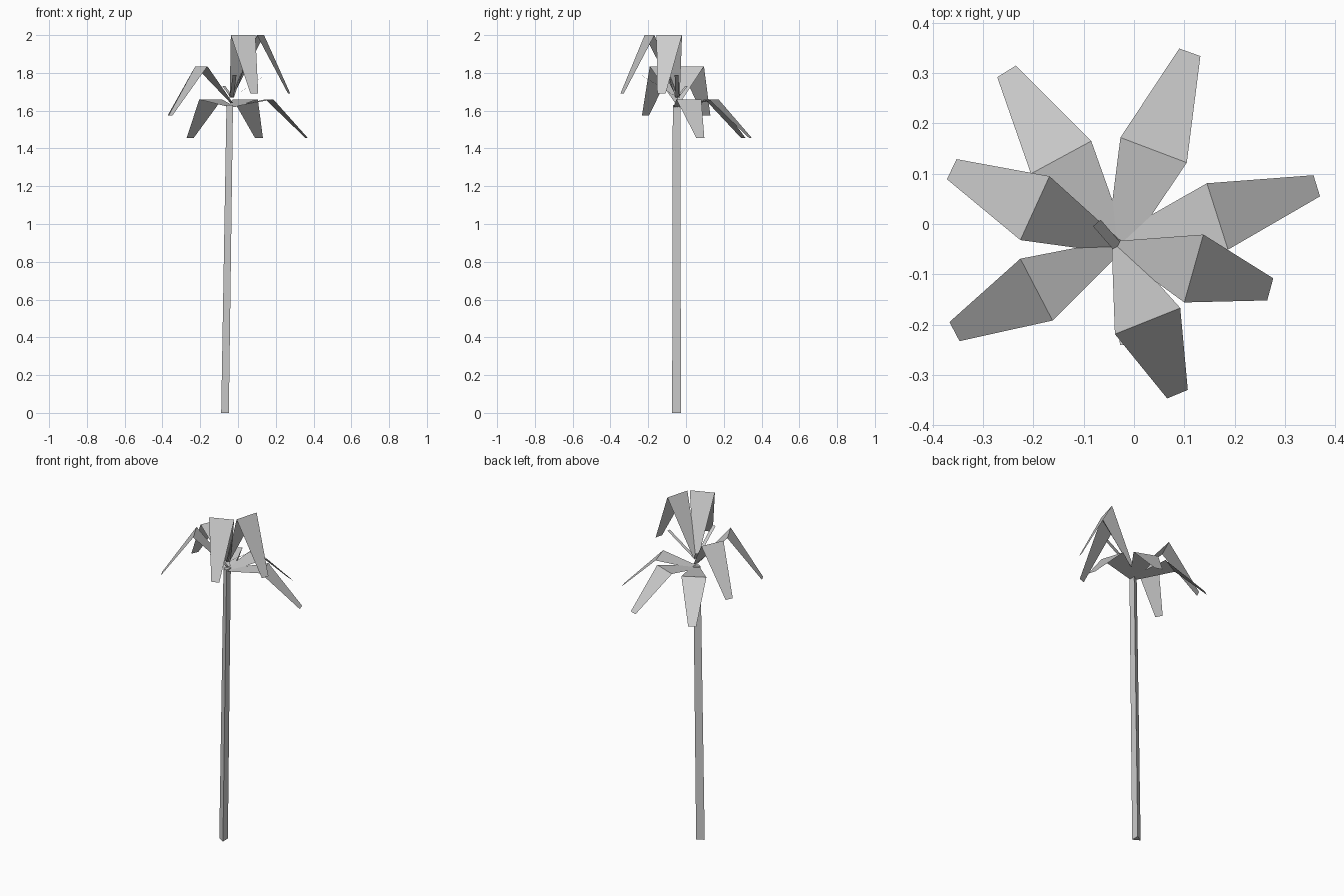
import bpy
from mathutils import Vector

if "Cube" in bpy.data.objects:
    bpy.data.objects.remove(bpy.data.objects["Cube"])

grey = bpy.data.materials.new("light_grey")
grey.diffuse_color = (0.6, 0.6, 0.6, 1)
grey.use_nodes = True
grey.node_tree.nodes["Principled BSDF"].inputs["Base Color"].default_value = grey.diffuse_color

HUB = Vector((-0.033, -0.045))  # where all fronds meet


def add_mesh(name, verts, faces):
    mesh = bpy.data.meshes.new(name)
    mesh.from_pydata(verts, [], faces)
    mesh.materials.append(grey)
    obj = bpy.data.objects.new(name, mesh)
    bpy.context.collection.objects.link(obj)
    return obj


def root_pair(target, half_width):
    """Two root points on either side of the hub, left one first."""
    d = (target - HUB).normalized()
    side = Vector((-d.y, d.x)) * half_width
    return HUB + side, HUB - side


def frond(name, mid_l, mid_r, tip_l, tip_r, tier):
    """Folded leaf: rises from the hub to the fold, then droops to the tip."""
    root_z, fold_z, tip_z, half_width = tier
    mid = (Vector(mid_l) + Vector(mid_r)) / 2
    root_l, root_r = root_pair(mid, half_width)
    verts = [(*root_l, root_z), (*root_r, root_z),
             (*mid_r, fold_z), (*mid_l, fold_z),
             (*tip_r, tip_z), (*tip_l, tip_z)]
    add_mesh(name, verts, [(0, 1, 2, 3), (3, 2, 4, 5)])


def sprout(name, tip, half_width):
    """Thin straight young leaf."""
    xy = Vector(tip[:2])
    l, r = root_pair(xy, half_width)
    off = l - HUB
    add_mesh(name, [(*l, 1.67), (*r, 1.67), (*(xy - off), tip[2]), (*(xy + off), tip[2])],
             [(0, 1, 2, 3)])


# Leaning three-sided trunk
S = 3 ** 0.5 / 2
corners = [(0.5, S), (-1, 0), (0.5, -S)]
trunk = [(cx + r * x, -0.05 + r * y, z)
         for cx, r, z in [(-0.062, 0.027, 0), (-0.038, 0.023, 1.63)]
         for x, y in corners]
add_mesh("trunk", trunk, [(2, 1, 0), (3, 4, 5), (0, 1, 4, 3), (1, 2, 5, 4), (2, 0, 3, 5)])

# Three tiers of fronds: root height, fold height, tip height, root half width
LOW = (1.62, 1.66, 1.455, 0.022)
MIDDLE = (1.64, 1.835, 1.575, 0.014)
TOP = (1.67, 2.0, 1.69, 0.012)

frond("low_frond_back", (-0.027, 0.172), (0.105, 0.122), (0.09, 0.349), (0.132, 0.334), LOW)
frond("low_frond_back_left", (-0.205, 0.1), (-0.085, 0.165), (-0.272, 0.292), (-0.235, 0.315), LOW)
frond("low_frond_right", (0.145, 0.081), (0.187, -0.051), (0.357, 0.097), (0.37, 0.055), LOW)
frond("middle_frond_left", (-0.226, -0.032), (-0.168, 0.095), (-0.372, 0.089), (-0.353, 0.129), MIDDLE)
frond("middle_frond_front_left", (-0.162, -0.192), (-0.226, -0.069), (-0.347, -0.233), (-0.367, -0.195), MIDDLE)
frond("top_frond_front", (0.092, -0.167), (-0.038, -0.219), (0.107, -0.33), (0.066, -0.347), TOP)
frond("top_frond_right", (0.138, -0.021), (0.1, -0.156), (0.277, -0.108), (0.265, -0.152), TOP)

# Young leaves between the tiers
sprout("sprout_front", (-0.018, -0.24, 1.79), 0.01)
sprout("sprout_right", (0.15, -0.05, 1.79), 0.01)
sprout("sprout_back_left", (-0.074, 0.002, 1.73), 0.01)
